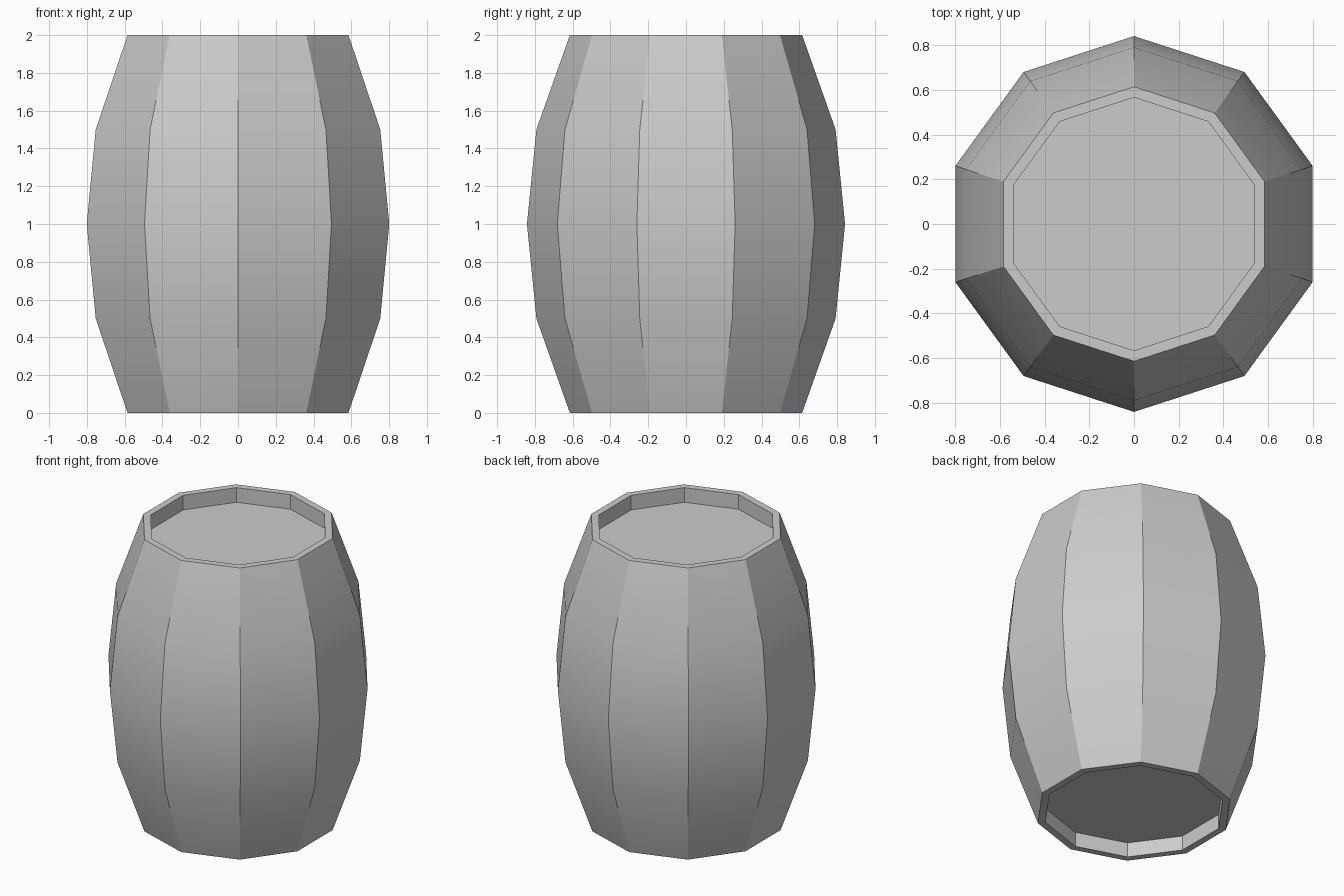
import bpy, bmesh
from math import sin, cos, pi, radians

if "Cube" in bpy.data.objects:
    bpy.data.objects.remove(bpy.data.objects["Cube"])

SIDES = 10
# (radius, z) from recessed bottom head, round the rim, up the staves, to the top head
PROFILE = [(0.567, 0.1), (0.567, 0), (0.615, 0), (0.792, 0.5), (0.842, 1.0),
           (0.792, 1.5), (0.615, 2.0), (0.567, 2.0), (0.567, 1.9)]

bm = bmesh.new()


def ring(radius, z):
    angles = [pi / 2 + 2 * pi * i / SIDES for i in range(SIDES)]
    return [bm.verts.new((radius * cos(a), radius * sin(a), z)) for a in angles]


# Staves and rims
rings = [ring(r, z) for r, z in PROFILE]
for low, high in zip(rings, rings[1:]):
    for i in range(SIDES):
        j = (i + 1) % SIDES
        bm.faces.new((low[i], low[j], high[j], high[i]))

# Recessed flat heads
bm.faces.new(rings[0][::-1])
bm.faces.new(rings[-1])
bmesh.ops.recalc_face_normals(bm, faces=bm.faces[:])

mesh = bpy.data.meshes.new("barrel")
bm.to_mesh(mesh)
bm.free()
barrel = bpy.data.objects.new("barrel", mesh)
bpy.context.collection.objects.link(barrel)

# Smooth along each stave, sharp between staves
bpy.context.view_layer.objects.active = barrel
barrel.select_set(True)
bpy.ops.object.shade_smooth_by_angle(angle=radians(30))
